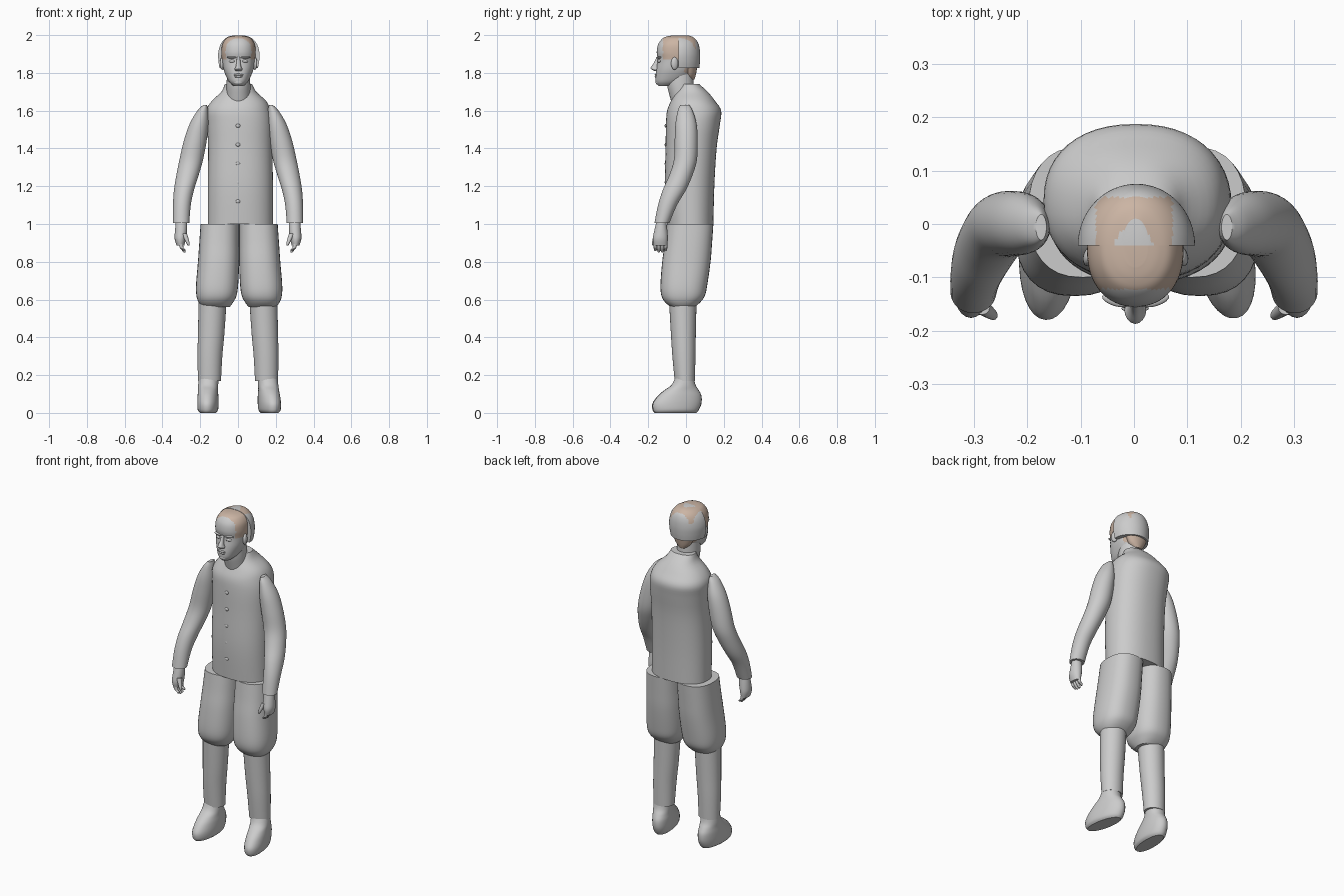
import bpy, bmesh
from math import cos, sin, pi, radians, copysign, hypot
from mathutils import Matrix

cube = bpy.data.objects.get("Cube")
if cube:
    bpy.data.objects.remove(cube)


def material(name, colour):
    mat = bpy.data.materials.new(name)
    mat.use_nodes = True
    mat.diffuse_color = colour
    bsdf = next(n for n in mat.node_tree.nodes if n.type == 'BSDF_PRINCIPLED')
    bsdf.inputs["Base Color"].default_value = colour
    bsdf.inputs["Roughness"].default_value = 0.8
    return mat


grey = material("plain grey", (0.6, 0.6, 0.6, 1))
tan = material("hair tan", (0.6, 0.46, 0.37, 1))
parts = []


def finish(name, bm, rule=None):
    """Turn a bmesh into a part; rule marks the tan faces."""
    bmesh.ops.recalc_face_normals(bm, faces=bm.faces)
    for face in bm.faces:
        if rule and rule(*face.calc_center_median()):
            face.material_index = 1
    mesh = bpy.data.meshes.new(name)
    bm.to_mesh(mesh)
    bm.free()
    mesh.materials.append(grey)
    if rule:
        mesh.materials.append(tan)
    obj = bpy.data.objects.new(name, mesh)
    bpy.context.collection.objects.link(obj)
    parts.append(obj)
    return obj


def smooth_rows(rows, steps):
    """Smooth curve through all the section rows."""
    padded = [rows[0]] + rows + [rows[-1]]
    out = []
    for a, b, c, d in zip(padded, padded[1:], padded[2:], padded[3:]):
        for k in range(steps):
            t = k / steps
            out.append([q + t * ((r - p) + t * ((2*p - 5*q + 4*r - s) + t * (3*q - p - 3*r + s))) / 2
                        if k else q for p, q, r, s in zip(a, b, c, d)])
    return out + [rows[-1]]


def loft(rows, side=1, power=2, segments=32, steps=4):
    """Closed body through level sections: (z, x min, x max, y min, y max)."""
    bm = bmesh.new()
    rings = []
    for z, x0, x1, y0, y1 in smooth_rows(rows, steps):
        ring = []
        for i in range(segments):
            c, s = cos(2 * pi * i / segments), sin(2 * pi * i / segments)
            x = (x0 + x1) / 2 + (x1 - x0) / 2 * copysign(abs(c) ** (2 / power), c)
            y = (y0 + y1) / 2 + (y1 - y0) / 2 * copysign(abs(s) ** (2 / power), s)
            ring.append(bm.verts.new((side * x, y, z)))
        rings.append(ring)
    for low, high in zip(rings, rings[1:]):
        for i in range(segments):
            j = (i + 1) % segments
            bm.faces.new((low[i], low[j], high[j], high[i]))
    bm.faces.new(rings[0])
    bm.faces.new(rings[-1])
    return bm


def blob(name, place, size, tilt=0):
    """Squashed ball for small rounded details."""
    bm = bmesh.new()
    frame = Matrix.Translation(place) @ Matrix.Rotation(tilt, 4, 'Z') @ Matrix.Diagonal((*size, 1))
    bmesh.ops.create_uvsphere(bm, u_segments=16, v_segments=10, radius=1, matrix=frame)
    return finish(name, bm)


# Shirt body and its buttons
finish("shirt", loft([
    (1.0, -.16, .185, -.1, .145), (1.2, -.16, .185, -.112, .15),
    (1.4, -.158, .182, -.108, .162), (1.53, -.165, .182, -.106, .18),
    (1.6, -.168, .172, -.1, .186), (1.65, -.14, .15, -.08, .155),
    (1.7, -.088, .097, -.055, .115), (1.74, -.07, .075, -.03, .07)], power=2.25, segments=48))
for i in range(5):
    blob("button", (0, -.107, 1.12 + i * .1), (.012, .006, .01))

# Neck
finish("neck", loft([
    (1.6, -.06, .065, -.065, .05), (1.68, -.06, .065, -.087, .045),
    (1.74, -.06, .065, -.1, .04), (1.82, -.058, .062, -.1, .035)]))


# Head, tan where the hair grows
def hair_area(x, y, z):
    return (z > 1.87 and y > -.122) or (y > -.01 and z > 1.8 - y)


finish("head", loft([
    (1.73, -.022, .028, -.145, -.07), (1.75, -.045, .05, -.159, -.02),
    (1.78, -.062, .067, -.161, .02), (1.82, -.077, .082, -.157, .042),
    (1.87, -.085, .09, -.15, .055), (1.91, -.088, .093, -.155, .06),
    (1.95, -.083, .089, -.148, .058), (1.98, -.066, .072, -.127, .045),
    (1.992, -.045, .05, -.105, .03), (1.997, -.02, .025, -.08, .0)],
    power=2.2, segments=64, steps=6), hair_area)

# Nape hair under the cap
finish("nape_hair", loft([
    (1.765, -.02, .025, .0, .045), (1.79, -.045, .05, -.01, .052),
    (1.83, -.065, .07, -.02, .06)]), lambda x, y, z: True)

# Face details
finish("nose", loft([
    (1.81, -.012, .017, -.166, -.14), (1.82, -.018, .023, -.184, -.14),
    (1.83, -.013, .018, -.186, -.14), (1.855, -.008, .013, -.169, -.14),
    (1.885, -.006, .011, -.156, -.14)], segments=16))
blob("upper_lip", (.002, -.158, 1.79), (.026, .008, .006))
blob("lower_lip", (.002, -.158, 1.78), (.021, .008, .006))
blob("chin", (.002, -.146, 1.75), (.025, .015, .014))
for side in (-1, 1):
    blob("eye", (.003 + side * .035, -.142, 1.862), (.017, .008, .008), side * .3)
    blob("brow", (.003 + side * .037, -.143, 1.882), (.027, .011, .006), side * .3)
    blob("ear", (.003 + side * .086, -.06, 1.85), (.012, .02, .034), side * .3)


# Back cap of hair, cut flat at the front, with a tan crown patch
def crown_patch(x, y, z):
    return z > 1.93 and abs(x) < .072 and y < .05 and hypot(x, y + .04) > .035


cap = loft([
    (1.825, -.098, .105, -.15, .07), (1.86, -.103, .112, -.154, .074),
    (1.9, -.105, .114, -.155, .075), (1.94, -.097, .106, -.15, .07),
    (1.97, -.08, .088, -.138, .058), (1.99, -.055, .062, -.115, .036),
    (1.999, -.022, .028, -.09, .01)], segments=64, steps=6)
bmesh.ops.bisect_plane(cap, geom=cap.verts[:] + cap.edges[:] + cap.faces[:],
                       plane_co=(0, -.04, 0), plane_no=(0, -1, 0), clear_outer=True)
bmesh.ops.holes_fill(cap, edges=[e for e in cap.edges if e.is_boundary])
finish("hair_cap", cap, crown_patch)

for side, word in ((-1, "right"), (1, "left")):
    # Sleeve, bent forward at the elbow
    finish(word + "_sleeve", loft([
        (1.005, .258, .344, -.167, -.088), (1.1, .25, .344, -.148, -.048),
        (1.18, .233, .339, -.123, .0), (1.26, .208, .326, -.088, .035),
        (1.34, .185, .31, -.064, .058), (1.44, .166, .287, -.06, .062),
        (1.53, .156, .256, -.056, .056), (1.6, .158, .215, -.043, .035),
        (1.63, .164, .184, -.03, .018)], side))

    # Hand: palm, four hanging fingers and a thumb
    finish(word + "_palm", loft([
        (.885, .285, .325, -.17, -.1), (.92, .276, .335, -.176, -.096),
        (.96, .27, .334, -.169, -.098), (1.02, .27, .328, -.155, -.105)], side, segments=20))
    for i in range(4):
        y = -.162 + i * .018
        tip = .845 + abs(i - 1.5) * .008
        finish(word + "_finger", loft([
            (tip, .28, .288, y - .004, y + .004), (tip + .008, .278, .294, y - .008, y + .008),
            (.875, .288, .308, y - .009, y + .009), (.91, .295, .318, y - .01, y + .01)],
            side, segments=12))
    finish(word + "_thumb", loft([
        (.885, .258, .266, -.176, -.166), (.9, .256, .274, -.18, -.16),
        (.95, .27, .3, -.17, -.14)], side, segments=12))

    # Baggy trouser leg gathered below the knee
    breeches = finish(word + "_breeches", loft([
        (.56, .05, .195, -.08, .045), (.585, .032, .214, -.11, .075),
        (.62, .014, .226, -.13, .1), (.68, .005, .228, -.135, .113),
        (.8, .0, .218, -.126, .13), (.9, .0, .211, -.112, .138),
        (1.0, .0, .204, -.1, .145)], side, power=2.4))
    breeches.location.x = .006

    # Stocking
    finish(word + "_stocking", loft([
        (.17, .09, .212, -.06, .047), (.3, .083, .214, -.072, .05),
        (.42, .072, .212, -.08, .052), (.6, .06, .208, -.09, .056)], side))

    # Shoe, turned outwards around the ankle
    shoe = loft([
        (.0, .115, .198, -.166, .055), (.015, .103, .21, -.177, .068),
        (.05, .1, .213, -.178, .082), (.09, .102, .212, -.15, .082),
        (.12, .105, .21, -.115, .068), (.15, .104, .21, -.075, .05),
        (.2, .102, .206, -.052, .04)], side, power=2.1)
    ankle = (side * .157, 0, 0)
    bmesh.ops.rotate(shoe, cent=ankle, verts=shoe.verts,
                     matrix=Matrix.Rotation(.2 if side > 0 else -.05, 3, 'Z'))
    finish(word + "_shoe", shoe)

# Smooth shading with crisp hems
bpy.ops.object.select_all(action='DESELECT')
for part in parts:
    part.select_set(True)
bpy.context.view_layer.objects.active = parts[0]
bpy.ops.object.shade_smooth_by_angle(angle=radians(40))
